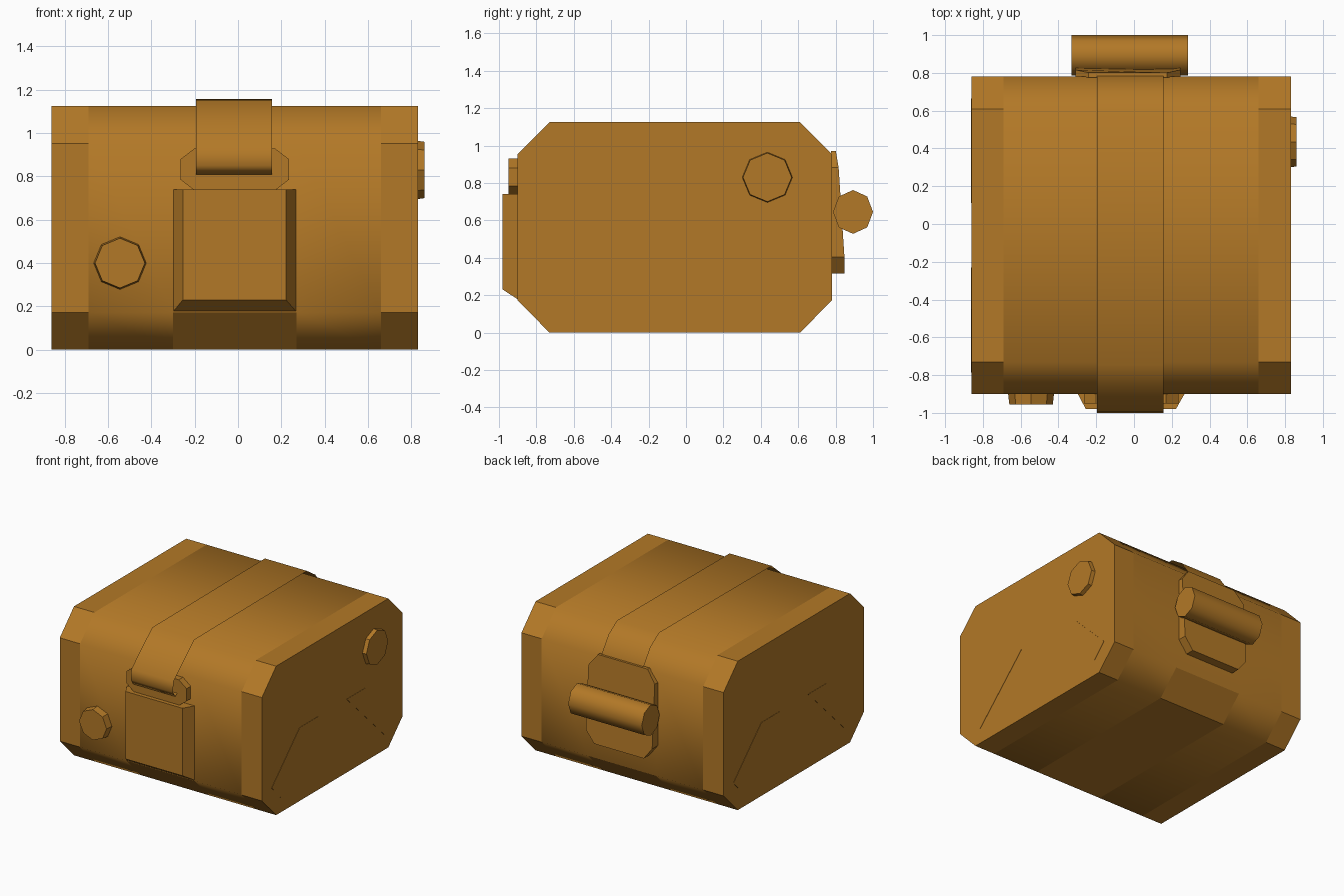
import bpy, bmesh, math

cube = bpy.data.objects.get("Cube")
if cube:
    bpy.data.objects.remove(cube)

leather = bpy.data.materials.new("tan_leather")
leather.use_nodes = True
leather.diffuse_color = (0.45, 0.19, 0.02, 1)
leather.node_tree.nodes["Principled BSDF"].inputs["Base Color"].default_value = (0.45, 0.19, 0.02, 1)


def loft(name, rings, smooth=None, closed=True):
    """Skin a list of point rings; closed rings are capped at both ends.
    smooth(ring_index, side_index) selects the smooth side faces."""
    bm = bmesh.new()
    rows = [[bm.verts.new(p) for p in ring] for ring in rings]
    n = len(rows[0])
    for r in range(len(rows) - 1):
        for i in range(n if closed else n - 1):
            j = (i + 1) % n
            face = bm.faces.new((rows[r][i], rows[r][j], rows[r + 1][j], rows[r + 1][i]))
            face.smooth = bool(smooth and smooth(r, i))
    if closed:
        bm.faces.new(rows[0])
        bm.faces.new(rows[-1])
        bmesh.ops.recalc_face_normals(bm, faces=bm.faces)
    mesh = bpy.data.meshes.new(name)
    bm.to_mesh(mesh)
    bm.free()
    mesh.materials.append(leather)
    obj = bpy.data.objects.new(name, mesh)
    bpy.context.collection.objects.link(obj)
    return obj


def octagon(u0, u1, v0, v1, cu, cv):
    """Rectangle with cut corners."""
    return [(u0, v0 + cv), (u0 + cu, v0), (u1 - cu, v0), (u1, v0 + cv),
            (u1, v1 - cv), (u1 - cu, v1), (u0 + cu, v1), (u0, v1 - cv)]


def circle(u, v, ru, rv, sides=8):
    angles = [math.tau * i / sides for i in range(sides)]
    return [(u + ru * math.cos(a), v + rv * math.sin(a)) for a in angles]


def at_x(x, outline):
    return [(x, y, z) for y, z in outline]


def at_y(y, outline):
    return [(x, y, z) for x, z in outline]


# Main box: flat end bands, soft middle, flat lower centre strip
profile = octagon(-0.90, 0.78, 0, 1.125, 0.17, 0.172)


def body_smooth(section, side):
    if section in (0, 4):
        return False
    return section != 2 or side not in (0, 1, 2)


loft("case_body", [at_x(x, profile) for x in (-0.86, -0.69, -0.30, 0.27, 0.66, 0.83)], body_smooth)

# Strap over the lid, curling under at the front
path = [(-0.94, 0.83), (-0.975, 0.81), (-1.0, 0.85), (-0.995, 0.93), (-0.85, 1.06),
        (-0.745, 1.15), (0.60, 1.157), (0.70, 1.09), (0.785, 0.97), (0.79, 0.70)]
loft("strap", [at_x(x, path) for x in (0.157, -0.195)], lambda r, i: True, closed=False)

# Front latch with bevelled sides and lower edge
loft("front_latch", [
    at_y(-0.895, [(-0.30, 0.175), (0.27, 0.175), (0.27, 0.74), (-0.30, 0.74)]),
    at_y(-0.98, [(-0.255, 0.23), (0.222, 0.23), (0.222, 0.74), (-0.255, 0.74)])])

# Clip plate behind the strap end
clip = octagon(-0.265, 0.235, 0.735, 0.93, 0.065, 0.05)
loft("strap_clip", [at_y(y, clip) for y in (-0.895, -0.95)])

# Round studs on the front and on the left side
loft("front_stud", [at_y(y, circle(-0.545, 0.40, r, r))
                    for y, r in ((-0.895, 0.122), (-0.955, 0.115))])
loft("side_stud", [at_x(x, circle(0.435, 0.83, r, r))
                   for x, r in ((0.825, 0.135), (0.86, 0.13))])

# Back plate, leaning in towards the lid at its upper part
plate = octagon(-0.31, 0.245, 0.315, 0.972, 0.07, 0.09)
loft("back_plate", [
    at_y(0.775, plate),
    [(x, 0.847 - max(0, z - 0.70) * 0.17, z) for x, z in plate]])

# Roll carried on the back plate
roll = circle(0.893, 0.645, 0.107, 0.117)
loft("back_roll", [at_x(x, roll) for x in (-0.33, 0.285)], lambda r, i: True)

# Slanted side patches, a pair on each end
patches = {
    "front_patch": [(-0.785, 0.225), (-0.68, 0.115), (-0.23, 0.555), (-0.45, 0.555)],
    "back_patch": [(0.11, 0.555), (0.56, 0.115), (0.665, 0.225), (0.33, 0.555)],
}
for side, x0, x1 in (("left", 0.825, 0.832), ("right", -0.855, -0.862)):
    for label, outline in patches.items():
        loft(side + "_" + label, [at_x(x, outline) for x in (x0, x1)])
